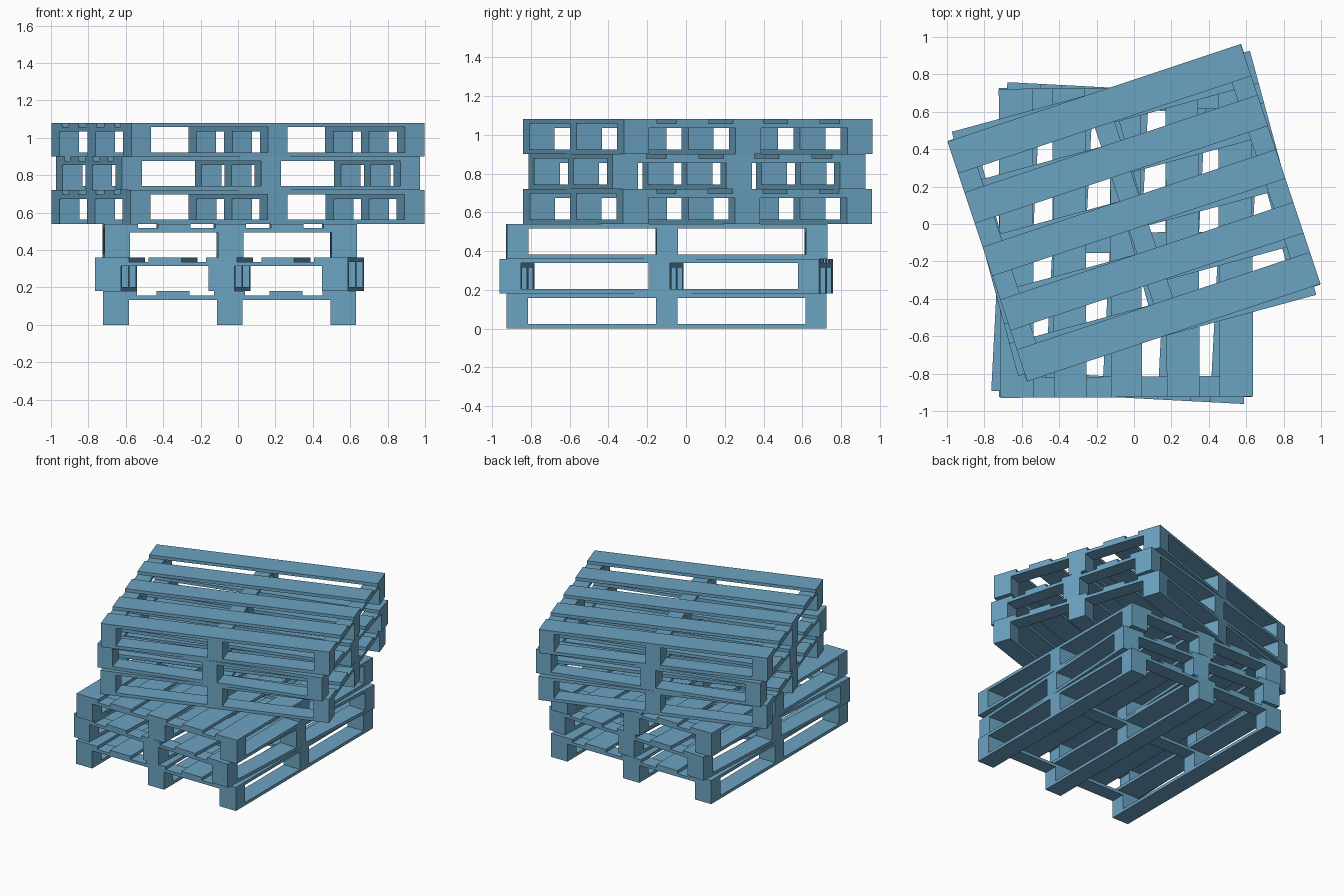
import bpy, bmesh
from math import radians
from mathutils import Matrix, Vector

if "Cube" in bpy.data.objects:
    bpy.data.objects.remove(bpy.data.objects["Cube"])

L, W, H = 1.652, 1.352, 0.18    # pallet length (y), width (x), height
T = 0.023                       # board thickness
BX, BY = 0.137, 0.11            # block footprint
XS = [-(W - BX) / 2, 0, (W - BX) / 2]
YS = [-(L - BY) / 2, 0, (L - BY) / 2]
OUTER, INNER, MID = 0.18, 0.175, 0.165   # deck board widths


def box(bm, center, size):
    bmesh.ops.create_cube(bm, size=1, matrix=Matrix.Translation(Vector(center))
                          @ Matrix.Diagonal((*size, 1)))


def pallet_mesh():
    bm = bmesh.new()
    # bottom runners along the length
    for x in XS:
        box(bm, (x, 0, T / 2), (BX, L, T))
    # nine spacer blocks
    hb = H - 3 * T
    for x in XS:
        for y in YS:
            box(bm, (x, y, T + hb / 2), (BX, BY, hb))
    # cross boards under the deck
    for y in YS:
        box(bm, (0, y, H - 1.5 * T), (W, BY, T))
    # five deck boards
    box(bm, (0, 0, H - T / 2), (MID, L, T))
    for s in (-1, 1):
        box(bm, (s * 0.302, 0, H - T / 2), (INNER, L, T))
        box(bm, (s * (W - OUTER) / 2, 0, H - T / 2), (OUTER, L, T))
    me = bpy.data.meshes.new("pallet")
    bm.to_mesh(me)
    bm.free()
    return me


# painted blue wood
paint = bpy.data.materials.new("blue_paint")
paint.diffuse_color = (0.15, 0.37, 0.54, 1)
paint.use_nodes = True
paint.node_tree.nodes["Principled BSDF"].inputs["Base Color"].default_value = paint.diffuse_color

# stack: x, y, rotation in degrees, bottom to top
stack = [(-0.045, -0.1, 0), (-0.045, -0.102, -3), (-0.043, -0.1, 0.3),
         (0, 0.06, 108.2), (0, 0.057, 105.2), (0, 0.06, 108.4)]
mesh = pallet_mesh()
mesh.materials.append(paint)
for i, (x, y, a) in enumerate(stack):
    ob = bpy.data.objects.new(f"pallet_{i + 1}", mesh)
    ob.location = (x, y, i * H)
    ob.rotation_euler.z = radians(a)
    bpy.context.collection.objects.link(ob)
